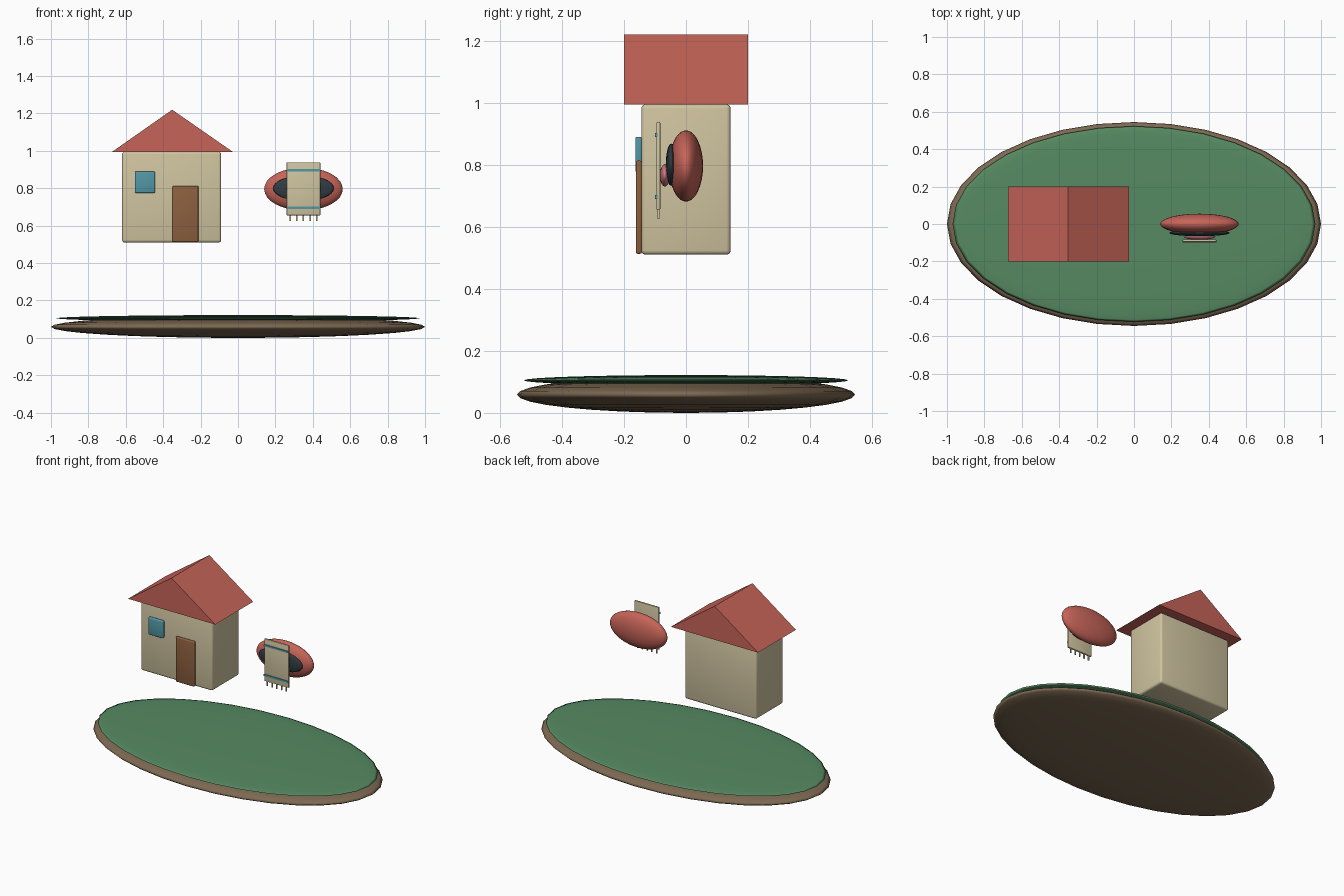
import bpy, bmesh, math

if "Cube" in bpy.data.objects:
    bpy.data.objects.remove(bpy.data.objects["Cube"])


def mat(name, r, g, b):
    m = bpy.data.materials.new(name)
    lin = [((c / 255 + 0.055) / 1.055) ** 2.4 for c in (r, g, b)]
    m.diffuse_color = (*lin, 1)
    m.use_nodes = True
    m.node_tree.nodes["Principled BSDF"].inputs["Base Color"].default_value = m.diffuse_color
    return m


GREEN = mat("grass_green", 86, 138, 98)
BROWN = mat("earth_brown", 125, 105, 82)
RED = mat("brick_red", 198, 100, 88)
CREAM = mat("cream", 208, 196, 160)
WOOD = mat("wood_brown", 140, 96, 62)
TEAL = mat("teal", 82, 152, 166)
DARK = mat("dark_slate", 48, 60, 66)
PINK = mat("pink", 205, 120, 125)


def smooth(ob):
    bpy.ops.object.select_all(action='DESELECT')
    ob.select_set(True)
    bpy.context.view_layer.objects.active = ob
    bpy.ops.object.shade_smooth_by_angle(angle=math.radians(35))


def finish(name, bm, material):
    me = bpy.data.meshes.new(name)
    bmesh.ops.recalc_face_normals(bm, faces=bm.faces)
    bm.to_mesh(me)
    bm.free()
    me.materials.append(material)
    ob = bpy.data.objects.new(name, me)
    bpy.context.collection.objects.link(ob)
    return ob


def ellipsoid(name, center, radii, material):
    bm = bmesh.new()
    bmesh.ops.create_uvsphere(bm, u_segments=32, v_segments=16, radius=1)
    bmesh.ops.scale(bm, vec=radii, verts=bm.verts)
    bmesh.ops.translate(bm, vec=center, verts=bm.verts)
    ob = finish(name, bm, material)
    for p in ob.data.polygons:
        p.use_smooth = True
    return ob


def box(name, lo, hi, material, bevel=0.0):
    bm = bmesh.new()
    bmesh.ops.create_cube(bm, size=1)
    bmesh.ops.scale(bm, vec=[b - a for a, b in zip(lo, hi)], verts=bm.verts)
    bmesh.ops.translate(bm, vec=[(a + b) / 2 for a, b in zip(lo, hi)], verts=bm.verts)
    if bevel:
        bmesh.ops.bevel(bm, geom=bm.edges[:], offset=bevel, segments=3,
                        profile=0.5, affect='EDGES')
    ob = finish(name, bm, material)
    if bevel:
        smooth(ob)
    return ob


# Floating island: earth lens with a thin grass lens on top
ellipsoid("earth_base", (0, 0, 0.059), (1.0, 0.545, 0.059), BROWN)
ellipsoid("grass_top", (0, 0, 0.105), (0.97, 0.523, 0.017), GREEN)

# House
box("house_walls", (-0.62, -0.144, 0.51), (-0.09, 0.144, 0.995), CREAM, 0.014)
box("door", (-0.35, -0.162, 0.513), (-0.212, -0.142, 0.813), WOOD, 0.006)
box("window", (-0.552, -0.163, 0.775), (-0.443, -0.142, 0.89), TEAL, 0.006)

# Gable roof prism
bm = bmesh.new()
tri = [bm.verts.new(p) for p in ((-0.673, -0.2, 0.995), (-0.028, -0.2, 0.995),
                                 (-0.352, -0.2, 1.22))]
face = bm.faces.new(tri)
ext = bmesh.ops.extrude_face_region(bm, geom=[face], use_keep_orig=True)
bmesh.ops.translate(bm, vec=(0, 0.4, 0),
                    verts=[v for v in ext["geom"] if isinstance(v, bmesh.types.BMVert)])
finish("gable_roof", bm, RED)

# Mouth
ellipsoid("lips", (0.35, 0, 0.796), (0.21, 0.055, 0.115), RED)
ellipsoid("mouth_opening", (0.35, -0.048, 0.8), (0.162, 0.017, 0.068), DARK)
ellipsoid("tongue", (0.35, -0.068, 0.766), (0.085, 0.016, 0.036), PINK)

# Cloth hanging in front of the mouth, with stripes and fringe
box("cloth", (0.26, -0.095, 0.655), (0.44, -0.083, 0.938), CREAM, 0.003)
for i, z in enumerate((0.896, 0.696)):
    box(f"cloth_stripe_{i + 1}", (0.26, -0.1, z - 0.006), (0.44, -0.092, z + 0.006), TEAL)
for i in range(5):
    x = 0.28 + 0.035 * i
    box(f"fringe_{i + 1}", (x - 0.004, -0.092, 0.625), (x + 0.004, -0.086, 0.66), CREAM)
